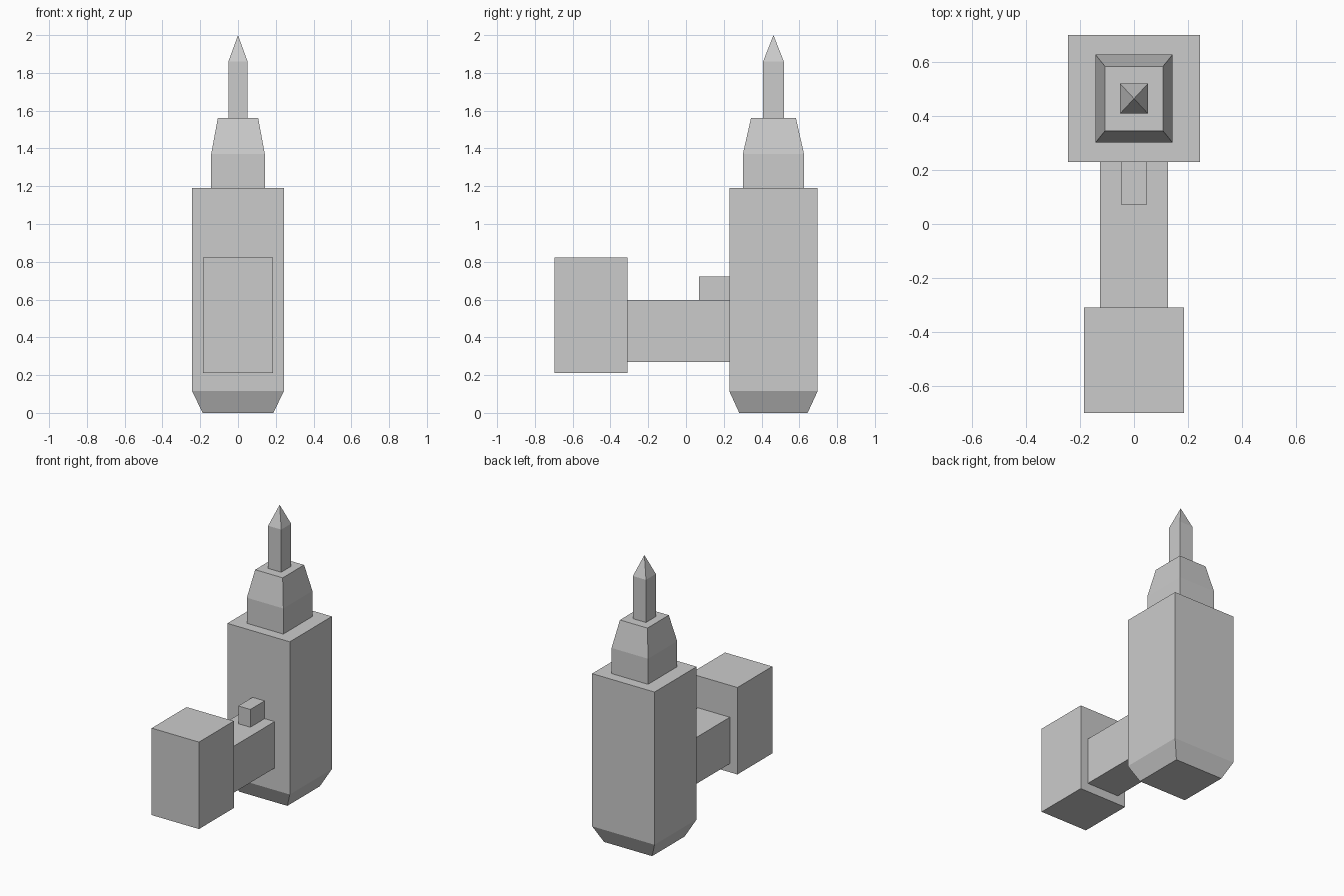
import bpy, bmesh

if "Cube" in bpy.data.objects:
    bpy.data.objects.remove(bpy.data.objects["Cube"])


def stack(name, cy, sections):
    """Closed solid through rectangles (z, half_x, half_y) centred on y = cy; zero size makes a point."""
    bm = bmesh.new()
    rings = []
    for z, hx, hy in sections:
        if hx == 0:
            rings.append([bm.verts.new((0, cy, z))])
        else:
            rings.append([bm.verts.new((sx * hx, cy + sy * hy, z))
                          for sx, sy in ((-1, -1), (1, -1), (1, 1), (-1, 1))])
    bm.faces.new(rings[0][::-1])
    for a, b in zip(rings, rings[1:]):
        for i in range(4):
            j = (i + 1) % 4
            bm.faces.new((a[i], a[j], b[0]) if len(b) == 1 else (a[i], a[j], b[j], b[i]))
    if len(rings[-1]) == 4:
        bm.faces.new(rings[-1])
    me = bpy.data.meshes.new(name)
    bm.to_mesh(me)
    bm.free()
    ob = bpy.data.objects.new(name, me)
    bpy.context.collection.objects.link(ob)
    return ob


def box(name, hx, y0, y1, z0, z1):
    hy = (y1 - y0) / 2
    return stack(name, (y0 + y1) / 2, [(z0, hx, hy), (z1, hx, hy)])


CY = 0.463  # axis of the upright tool

# Upright housing with tapered foot
stack("housing", CY, [(0, 0.187, 0.181), (0.115, 0.243, 0.234), (1.19, 0.243, 0.234)])
# Collar with tapered upper half
stack("collar", CY, [(1.19, 0.142, 0.162), (1.37, 0.142, 0.162), (1.56, 0.107, 0.119)])
# Pointed bit
stack("bit", CY, [(1.56, 0.051, 0.055), (1.86, 0.051, 0.055), (2.0, 0, 0)])
# Handle, trigger and battery block
box("handle", 0.125, -0.309, 0.229, 0.27, 0.597)
box("trigger", 0.047, 0.07, 0.229, 0.597, 0.722)
box("battery", 0.184, -0.697, -0.309, 0.21, 0.822)
